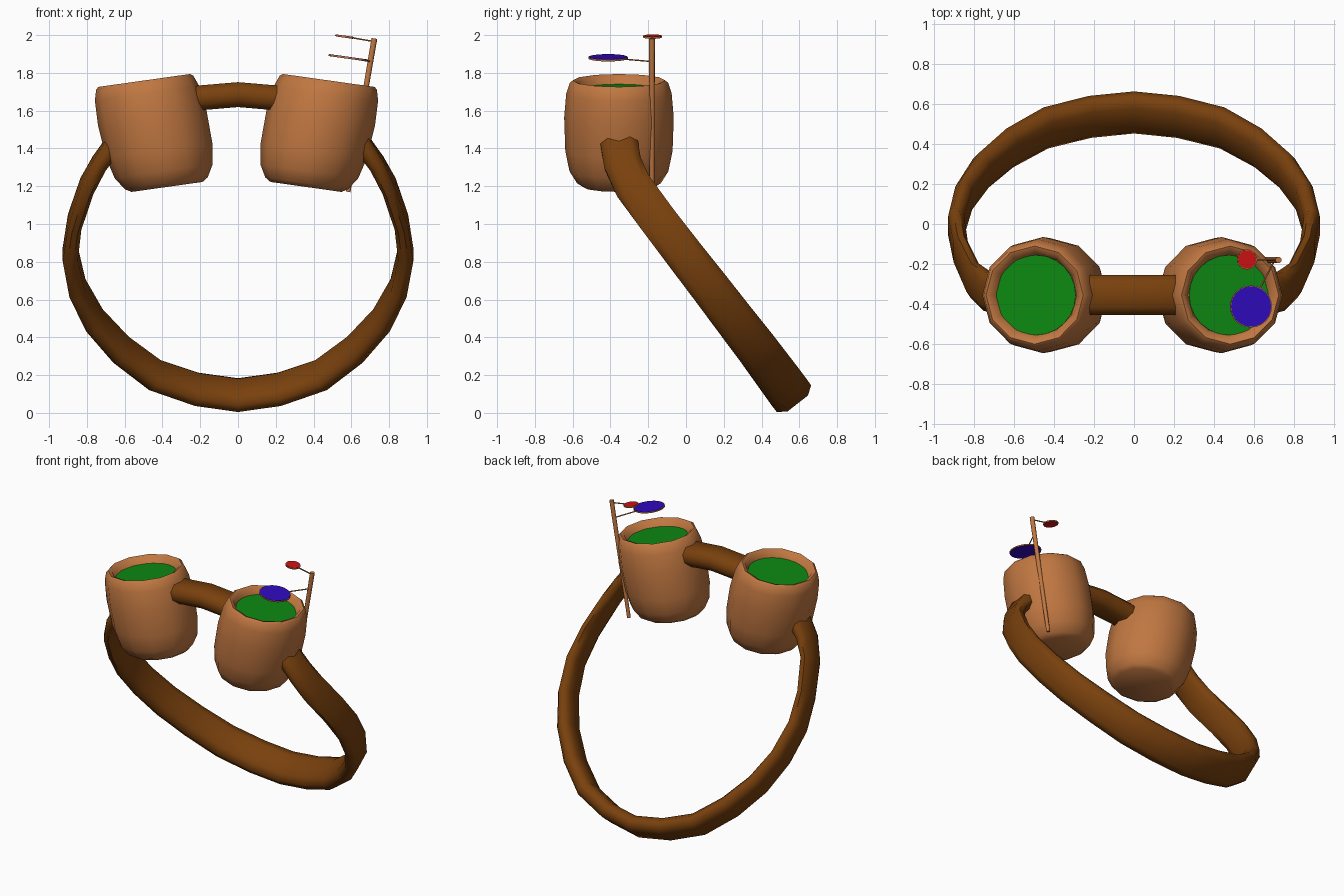
import bpy, math
from mathutils import Vector as V

if "Cube" in bpy.data.objects:
    bpy.data.objects.remove(bpy.data.objects["Cube"])


def material(name, rgb):
    m = bpy.data.materials.new(name)
    m.diffuse_color = (*rgb, 1)
    m.use_nodes = True
    m.node_tree.nodes["Principled BSDF"].inputs["Base Color"].default_value = m.diffuse_color
    return m


STRAP = material("dark leather", (0.19, 0.052, 0.004))
WOOD = material("light copper brown", (0.53, 0.185, 0.053))
GREEN = material("green glass", (0.004, 0.25, 0.006))
BLUE = material("blue glass", (0.03, 0.003, 0.52))
RED = material("red glass", (0.62, 0.006, 0.006))

TILT = math.radians(8)


def loft(name, rings, mat, closed=False, angle=60):
    """Skin a list of equal rings; cap the ends or close into a loop."""
    n, k = len(rings[0]), len(rings)
    verts = [p for r in rings for p in r]
    faces = []
    for i in range(k if closed else k - 1):
        a, b = i * n, ((i + 1) % k) * n
        for j in range(n):
            j2 = (j + 1) % n
            faces.append((a + j, a + j2, b + j2, b + j))
    if not closed:
        faces.append(tuple(reversed(range(n))))
        faces.append(tuple(range((k - 1) * n, k * n)))
    me = bpy.data.meshes.new(name)
    me.from_pydata(verts, [], faces)
    import bmesh
    bm = bmesh.new()
    bm.from_mesh(me)
    bmesh.ops.recalc_face_normals(bm, faces=bm.faces[:])
    bm.to_mesh(me)
    bm.free()
    me.materials.append(mat)
    me.shade_smooth()
    me.set_sharp_from_angle(angle=math.radians(angle))
    ob = bpy.data.objects.new(name, me)
    bpy.context.collection.objects.link(ob)
    return ob


def ring(c, u, v, r, n):
    return [c + r * (math.cos(2 * math.pi * i / n) * u + math.sin(2 * math.pi * i / n) * v)
            for i in range(n)]


def tube(name, a, b, ra, rb, mat, n=8):
    a, b = V(a), V(b)
    d = (b - a).normalized()
    u = d.cross(V((0.3, 0.5, 0.1)) if abs(d.y) < 0.8 else V((0, 0, 1))).normalized()
    v = d.cross(u)
    return loft(name, [ring(a, u, v, ra, n), ring(b, u, v, rb, n)], mat)


def disc(name, c, s, r, t, mat, n=24):
    """Thin disc facing along the cup axis."""
    c = V(c)
    ax = V((s * math.sin(TILT), 0, math.cos(TILT))) * (t / 2)
    u, v = V((math.cos(TILT), 0, -s * math.sin(TILT))), V((0, 1, 0))
    return loft(name, [ring(c - ax, u, v, r, n), ring(c + ax, u, v, r, n)], mat, angle=40)


# Eye cups: depth below the rim and radius, outside to inside
CUP = [(0.575, 0.19), (0.555, 0.222), (0.49, 0.262), (0.38, 0.284), (0.2, 0.29),
       (0.07, 0.279), (0.012, 0.26), (0.0, 0.245), (0.01, 0.222), (0.06, 0.2)]
for s, side in ((-1, "left"), (1, "right")):
    top = V((-0.008 + s * 0.488, -0.355, 1.76))
    A = V((s * math.sin(TILT), 0, math.cos(TILT)))
    U = V((math.cos(TILT), 0, -s * math.sin(TILT)))
    rings = [ring(top - A * d - U * (s * 0.07 * d), U, V((0, 1, 0)), r, 12) for d, r in CUP]
    loft(side + "_cup", rings, WOOD)
    disc(side + "_lens", top - A * 0.052, s, 0.2, 0.008, GREEN)

# Strap and bridge: one loop; x, y, z, roll of the width axis, half width, half thickness
HALF = [(0, -0.355, 1.685, 0, 0.1, 0.066), (0.2, -0.355, 1.668, 0, 0.1, 0.066),
        (0.42, -0.355, 1.61, 0, 0.1, 0.06), (0.65, -0.355, 1.435, 5, 0.1, 0.05),
        (0.735, -0.335, 1.32, 14, 0.1, 0.042),
        (0.80, -0.28, 1.2, 28, 0.1, 0.038), (0.865, -0.14, 1.01, 37, 0.1, 0.036),
        (0.888, -0.01, 0.84, 38, 0.102, 0.04), (0.85, 0.13, 0.66, 38, 0.105, 0.044),
        (0.76, 0.26, 0.49, 38, 0.108, 0.05), (0.62, 0.38, 0.335, 38, 0.111, 0.054),
        (0.44, 0.48, 0.2, 38, 0.114, 0.056), (0.22, 0.535, 0.125, 38, 0.115, 0.056),
        (0, 0.557, 0.094, 38, 0.115, 0.056)]
path = HALF + [(-p[0], *p[1:]) for p in HALF[-2:0:-1]]
SECTION = [(1, 0.42), (0.6, 1), (-0.6, 1), (-1, 0.42), (-1, -0.42), (-0.6, -1), (0.6, -1), (1, -0.42)]
strap = []
for i, (x, y, z, roll, hw, ht) in enumerate(path):
    tan = V(path[(i + 1) % len(path)][:3]) - V(path[i - 1][:3])
    a = math.radians(roll)
    w = V((0, math.cos(a), math.sin(a)))
    nrm = tan.cross(w).normalized()
    w = nrm.cross(tan).normalized()
    strap.append([V((x, y, z)) + w * (hw * p) + nrm * (ht * q) for p, q in SECTION])
loft("strap", strap, STRAP, closed=True)

# Rod on the right cup with two swing-out lenses on wires
tube("lens_rod", (0.583, -0.18, 1.17), (0.722, -0.18, 1.982), 0.013, 0.016, WOOD)
tube("red_lens_wire", (0.605, -0.178, 1.986), (0.72, -0.18, 1.966), 0.004, 0.004, WOOD, 6)
tube("blue_lens_wire", (0.63, -0.32, 1.872), (0.703, -0.18, 1.86), 0.004, 0.004, WOOD, 6)
for name, c, r, mat in (("red_lens", (0.564, -0.177, 1.992), 0.05, RED),
                        ("blue_lens", (0.584, -0.412, 1.88), 0.105, BLUE)):
    disc(name + "_rim", c, 1, r, 0.008, WOOD)
    disc(name, c, 1, r - 0.004, 0.011, mat)
